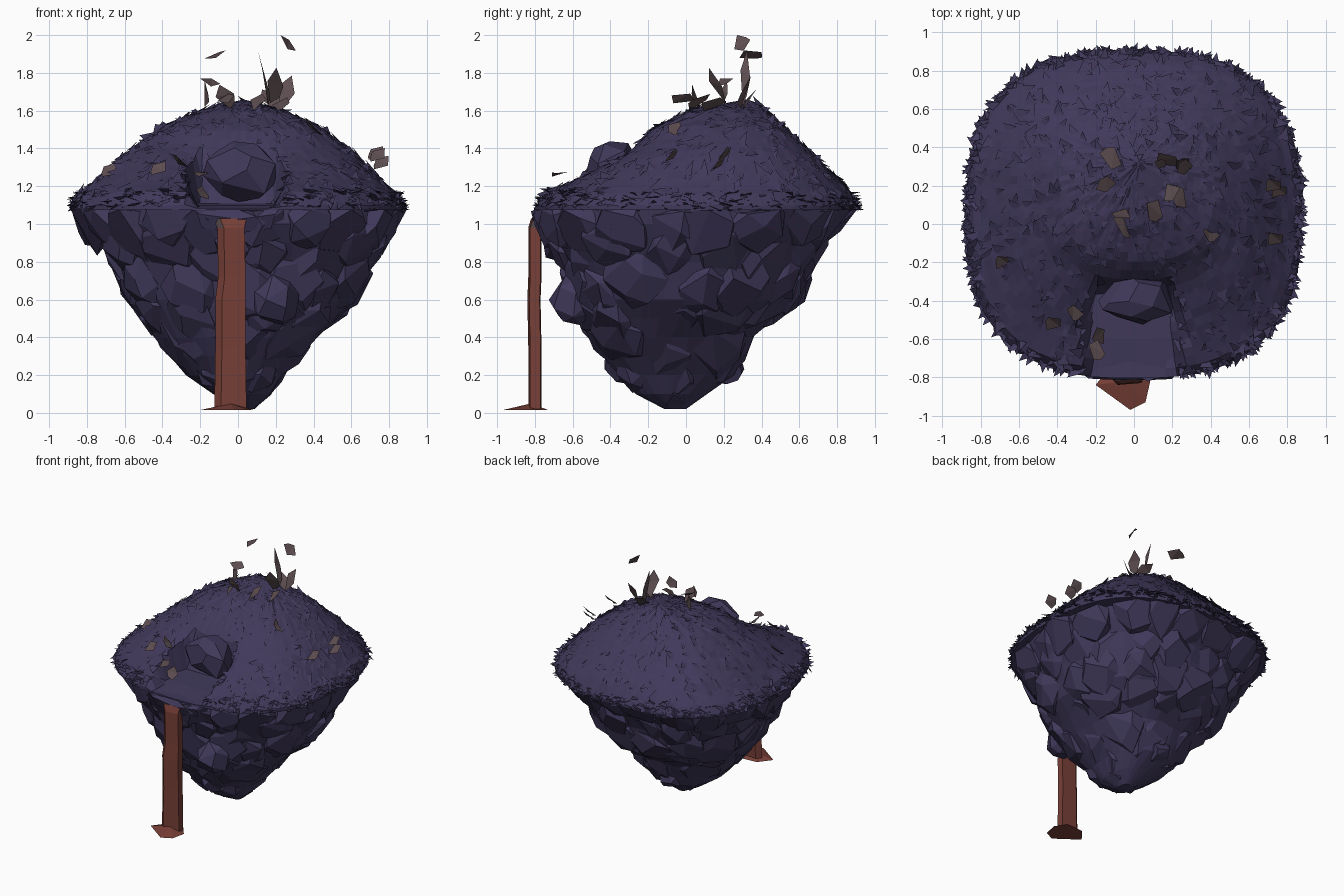
import bpy, bmesh, random
from math import sin, cos, pi, tau
from mathutils import Vector, Matrix

random.seed(7)
rnd = random.uniform
cube = bpy.data.objects.get("Cube")
if cube:
    bpy.data.objects.remove(cube)


def material(name, rgb):
    m = bpy.data.materials.new(name)
    m.use_nodes = True
    m.diffuse_color = (*rgb, 1)
    m.node_tree.nodes["Principled BSDF"].inputs["Base Color"].default_value = (*rgb, 1)
    return m


purple = material("dusky purple", (0.052, 0.041, 0.104))
rust = material("rust red", (0.185, 0.05, 0.038))
taupe = material("taupe brown", (0.112, 0.076, 0.082))


def finish(name, bm, *mats):
    mesh = bpy.data.meshes.new(name)
    bm.to_mesh(mesh)
    bm.free()
    for m in mats:
        mesh.materials.append(m)
    bpy.context.collection.objects.link(bpy.data.objects.new(name, mesh))


def interp(table, v):
    for (a, p), (b, q) in zip(table, table[1:]):
        if v <= b:
            return p + (q - p) * max(0, (v - a) / (b - a))
    return table[-1][1]


def step(a, b, v):
    k = min(1, max(0, (v - a) / (b - a)))
    return k * k * (3 - 2 * k)


def oval(th, a, b, power):
    """Point on a rounded-square outline."""
    c, s = cos(th), sin(th)
    r = (abs(c / a) ** power + abs(s / b) ** power) ** (-1 / power)
    return Vector((r * c, r * s, 0))


def rim(th):
    return oval(th, 0.875, 0.855, 2.65) + Vector((0, 0.05, 0))


PEAK = Vector((0.03, 0.32, 0))
SIDE = [(0, 1.66), (.25, 1.6), (.47, 1.52), (.7, 1.37), (.9, 1.2), (.97, 1.15), (1, 1.1)]
BACK = [(0, 1.66), (.1, 1.64), (.25, 1.56), (.9, 1.2), (1, 1.1)]
FRONT = [(0, 1.66), (.27, 1.6), (.45, 1.5), (.57, 1.36), (.8, 1.24), (.97, 1.17), (1, 1.1)]


def carve(p):
    """How far a point lies inside the stream channel, 0 to 1."""
    half = .21 - .35 * max(0, p.y + .45)
    return step(half + .06, half, abs(p.x + .01)) * step(-.28, -.36, p.y)


def ground(th, t):
    p = PEAK.lerp(rim(th), t)
    s = sin(th)
    z = interp(SIDE, t) * (1 - s * s) + interp(BACK if s > 0 else FRONT, t) * s * s
    k = carve(p)
    p.z = z * (1 - k) + 1.085 * k
    return p


# Grassy mound with a channel cut into its front
bm = bmesh.new()
SEG, RINGS = 96, 24
rows = []
for i in range(1, RINGS + 1):
    row = []
    for j in range(SEG):
        p = ground(tau * j / SEG, i / RINGS)
        p.z += rnd(-.006, .006) * (1 - carve(p)) * min(1, i / 6)
        row.append(bm.verts.new(p))
    rows.append(row)
for t, z in ((1, 1.075), (.85, 1.08)):
    rows.append([bm.verts.new(rim(tau * j / SEG) * t + Vector((0, 0, z))) for j in range(SEG)])
top = bm.verts.new((PEAK.x, PEAK.y, 1.66))
for j in range(SEG):
    k = (j + 1) % SEG
    bm.faces.new((top, rows[0][j], rows[0][k]))
    for a, b in zip(rows, rows[1:]):
        bm.faces.new((a[j], b[j], b[k], a[k]))
bm.faces.new(list(reversed(rows[-1])))
finish("grass_mound", bm, purple)

# Grass flakes lying on the mound, with a ragged fringe at the rim
bm = bmesh.new()
for i in range(1500):
    th = rnd(0, tau)
    edge = i % 2
    t = rnd(.95, 1.0) if edge else rnd(.01, 1) ** .5
    p = ground(th, t)
    if carve(p) > .3:
        continue
    if edge:
        p.z = rnd(1.075, p.z + .01)
    spread = rnd(-1, 1) if edge else rnd(-pi, pi)
    along = Matrix.Rotation(spread, 3, 'Z') @ Vector((cos(th), sin(th), 0))
    across = Vector((-along.y, along.x, 0))
    size = rnd(.03, .065)
    pts = [p - along * size * .4 + across * size * .5, p - along * size * .4 - across * size * .5,
           p + along * size * .8]
    if edge:
        for q in pts:
            q.z += rnd(-.35, .5) * size
    else:
        # Follow the slope of the mound, with the tip raised a little
        run = ground(th, min(1, t + .01)) - ground(th, t - .04)
        slope = run.z / max(.01, run.xy.length)
        out = run.xy.normalized()
        for q, lift in zip(pts, (rnd(-.1, .1), rnd(-.1, .1), rnd(.1, .5))):
            q.z += (q - p).xy.dot(out) * slope + lift * size
    f = bm.faces.new([bm.verts.new(q) for q in pts])
    f.normal_update()
    if f.normal.z < 0:
        f.normal_flip()
finish("grass_flakes", bm, purple)


# Faceted stones
def stone(bm, centre, radii, frame=Matrix.Identity(3), count=18, ceiling=1.075):
    phase = rnd(0, tau)
    pts = []
    for i in range(count):
        z = 1 - 2 * (i + .5) / count
        a = phase + i * 2.4 + rnd(-.5, .5)
        r = (1 - z * z) ** .5
        d = Vector((r * cos(a), r * sin(a), z)) * rnd(.9, 1.08)
        q = frame @ Vector([u * w for u, w in zip(d, radii)]) + Vector(centre)
        q.z = min(max(q.z, .005), ceiling)
        pts.append(bm.verts.new(q))
    bmesh.ops.convex_hull(bm, input=pts)


def tidy(bm):
    bmesh.ops.delete(bm, geom=[v for v in bm.verts if not v.link_faces], context='VERTS')
    bmesh.ops.dissolve_limit(bm, angle_limit=.3, verts=bm.verts[:], edges=bm.edges[:])


# Height, then half width, half depth and centre of the rock
TAPER = [(z, Vector(v)) for z, v in (
    (.02, (.04, .06, .05, -.06)), (.1, (.16, .2, .02, -.08)), (.2, (.27, .33, -.02, -.06)),
    (.4, (.45, .45, -.01, -.08)), (.6, (.63, .62, .02, 0)), (.8, (.72, .69, .02, .01)),
    (.9, (.79, .75, .01, .01)), (1, (.855, .82, 0, .02)), (1.08, (.865, .84, 0, .04)))]


def crag(th, z):
    a, b, x, y = interp(TAPER, z)
    return oval(th, a, b, 2.35) + Vector((x, y, z))


bm = bmesh.new()
core = []
for z in (.02, .1, .2, .3, .4, .5, .6, .7, .8, .9, 1, 1.075):
    axis = Vector((.02, 0, z))
    core.append([bm.verts.new(crag(tau * j / 32, z).lerp(axis, rnd(.035, .07))) for j in range(32)])
for a, b in zip(core, core[1:]):
    for j in range(32):
        k = (j + 1) % 32
        bm.faces.new((a[j], a[k], b[k], b[j]))
bm.faces.new(core[0][::-1])
finish("rock_core", bm, purple)

# Broad flat slabs lying along the taper
bm = bmesh.new()
for z, n in ((.99, 20), (.82, 16), (.64, 15), (.48, 12), (.32, 9), (.17, 6)):
    off = rnd(0, 1)
    for j in range(n):
        th = tau * (j + off + rnd(-.25, .25)) / n
        h = z + rnd(-.05, .05)
        c = crag(th, h)
        around = (crag(th + .1, h) - crag(th - .1, h)).normalized()
        rise = (crag(th, h + .07) - crag(th, h - .07)).normalized()
        out = around.cross(rise).normalized()
        frame = Matrix((out, around, out.cross(around))).transposed()
        tall = min(rnd(.16, .22), h * .8)
        stone(bm, c - out * rnd(.06, .085), (.085, min(rnd(.15, .2), h * .7), tall), frame, 16)
# Protruding lumps and the lowest tip
for c, r in (((.2, -.59, .59), .14), ((-.03, .21, .25), .11), ((.04, -.07, .14), .135),
             ((-.12, -.2, .25), .14), ((.02, -.3, .27), .13), ((-.04, -.65, .93), .14)):
    stone(bm, c, (r, r, r))
tidy(bm)
finish("rock_underside", bm, purple)

# Boulder in the channel
bm = bmesh.new()
stone(bm, (.025, -.395, 1.28), (.2, .14, .18), count=24, ceiling=1.46)
tidy(bm)
finish("boulder", bm, purple)

# Stream bed with a lip that folds down over the edge
bm = bmesh.new()
bed = [[bm.verts.new((x * w, y + .12 * x * x, z - .03 * (1 - 4 * abs(x)) * drop))
        for x in (-.24, -.12, 0, .11, .22)]
       for y, z, w, drop in ((-.32, 1.11, .8, 0), (-.6, 1.1, 1, 0), (-.79, 1.085, 1, .3),
                             (-.815, 1.055, .9, 1), (-.78, .98, .8, 1))]
for a, b in zip(bed, bed[1:]):
    for j in range(4):
        bm.faces.new((a[j], b[j], b[j + 1], a[j + 1]))
finish("stream_bed", bm, purple)

# Falling stream, a bent ribbon with a ridge; its top end is taupe
bm = bmesh.new()
rings = []
for z, l, r, y in ((.02, -.125, .045, -.8), (.35, -.12, .04, -.8), (.6, -.12, .04, -.805),
                   (.72, -.105, .04, -.8), (.98, -.11, .035, -.8), (1.03, -.13, .045, -.785)):
    mid = l + .035
    rings.append([bm.verts.new(q) for q in ((l, y, z), (mid, y - .035, z), (r, y - .025, z),
                                            (r, y + .03, z), (mid, y + .035, z))])
for i, (a, b) in enumerate(zip(rings, rings[1:])):
    for j in range(5):
        k = (j + 1) % 5
        f = bm.faces.new((a[j], a[k], b[k], b[j]))
        f.material_index = int(i == 4 and j != 1)
bm.faces.new(rings[-1]).material_index = 1
finish("falling_stream", bm, rust, taupe)

# Splash at the foot
bm = bmesh.new()
base = [bm.verts.new((x, y, .015)) for x, y in ((-.2, -.84), (-.02, -.97), (.06, -.93), (.085, -.82),
                                               (.02, -.73), (-.12, -.74))]
crown = bm.verts.new((-.04, -.82, .05))
bm.faces.new(base[::-1])
for a, b in zip(base, base[1:] + base[:1]):
    bm.faces.new((a, b, crown))
finish("splash", bm, rust)


# Loose shards: bent four-sided flakes
def shard(bm, c, u, v):
    c, u, v = Vector(c), Vector(u), Vector(v)
    n = u.cross(v).normalized() * .015
    q = [bm.verts.new(p) for p in (c - u, c - v * .8 + u * .3, c + u + n, c + v, c - u * .6 + v * .7 - n)]
    bm.faces.new((q[0], q[1], q[3], q[4]))
    bm.faces.new((q[1], q[2], q[3]))


bm = bmesh.new()
for c, u, v in (((-.12, .34, 1.89), (.06, -.03, .015), (.02, .06, .02)),
                ((.26, .29, 1.955), (.035, .02, -.045), (.01, .05, .02)),
                ((.14, .31, 1.77), (-.02, .01, .15), (.006, .03, 0)),
                ((.25, .31, 1.7), (.03, .02, .09), (.05, -.02, -.01)),
                ((.19, .16, 1.73), (.02, -.05, .09), (.05, .03, 0)),
                ((.17, .33, 1.66), (-.04, .03, .06), (.05, .02, .02)),
                ((.1, .07, 1.65), (.02, .05, .05), (.05, -.03, .01)),
                ((-.07, .05, 1.67), (-.03, -.03, .06), (.05, -.02, .02)),
                ((-.17, .2, 1.69), (.006, .01, .07), (.012, .02, 0)),
                ((-.15, .2, 1.75), (.05, .02, -.02), (.01, .05, .02)),
                ((-.06, -.02, 1.66), (.05, -.05, .01), (.01, .04, .03)),
                ((.23, .14, 1.63), (.05, -.05, 0), (.03, .04, .04)),
                ((-.2, -.66, 1.27), (.01, .05, .02), (.05, -.02, 0))):
    shard(bm, c, u, v)
for x, y, z in ((.73, .2, 1.37), (.76, .17, 1.32), (.74, -.08, 1.36), (.4, -.05, 1.5), (-.68, -.2, 1.28),
                (-.18, -.58, 1.16), (-.42, -.52, 1.29), (-.31, -.46, 1.33)):
    a = rnd(0, pi)
    shard(bm, (x, y, z), (.05 * cos(a), .05 * sin(a), .03), (-.045 * sin(a), .045 * cos(a), .025))
finish("loose_shards", bm, taupe)
